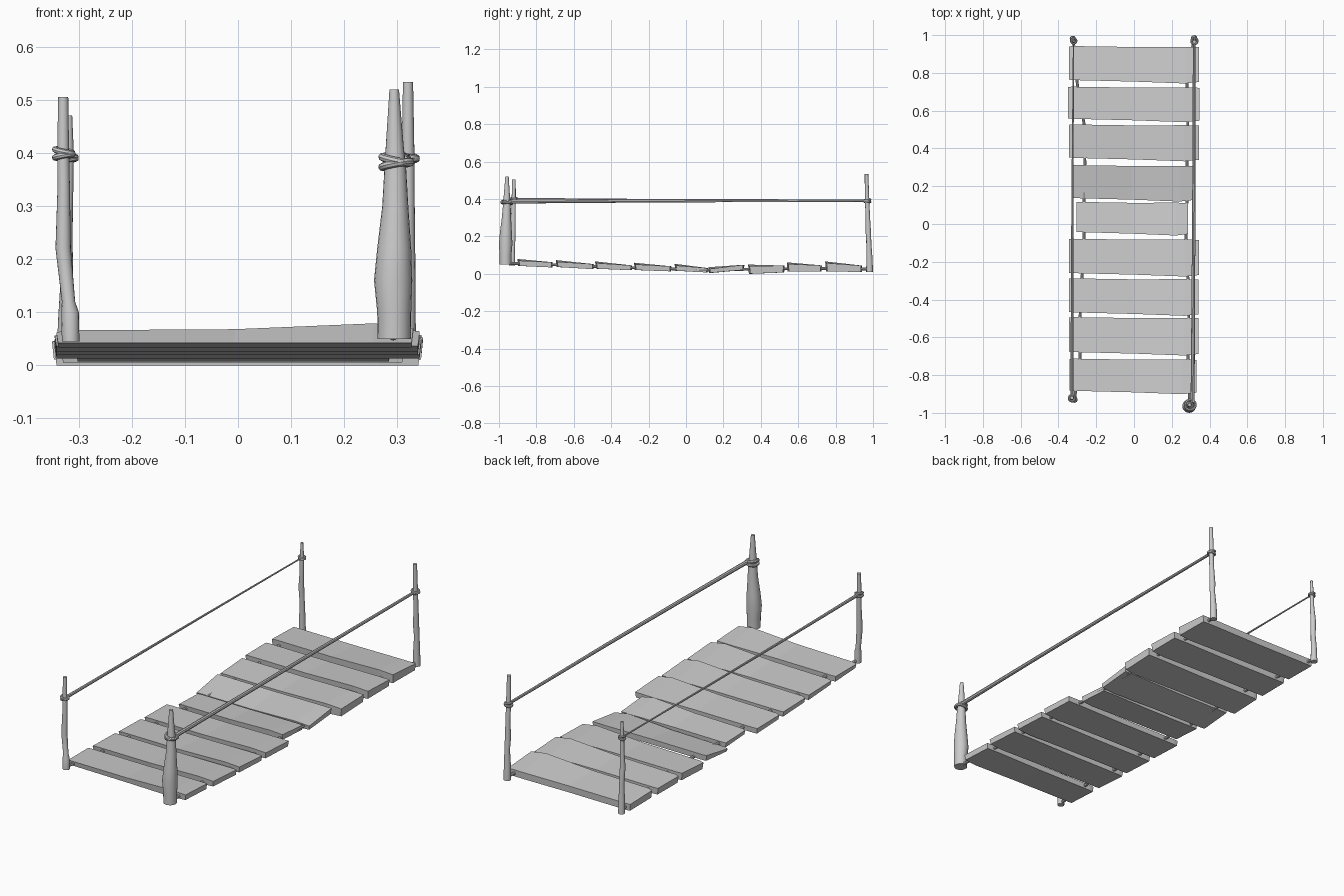
import bpy, bmesh, math
from mathutils import Vector, Matrix

grey = bpy.data.materials.new("weathered grey")
grey.diffuse_color = (0.6, 0.6, 0.6, 1)


def finish(name, bm, smooth=False):
    bmesh.ops.recalc_face_normals(bm, faces=bm.faces[:])
    me = bpy.data.meshes.new(name)
    bm.to_mesh(me)
    bm.free()
    me.materials.append(grey)
    ob = bpy.data.objects.new(name, me)
    bpy.context.collection.objects.link(ob)
    if smooth:
        bpy.ops.object.select_all(action='DESELECT')
        ob.select_set(True)
        bpy.context.view_layer.objects.active = ob
        bpy.ops.object.shade_smooth_by_angle(angle=math.radians(30))
    return ob


def skin(bm, rings):
    """Join equal rings of points into a capped tube."""
    vs = [[bm.verts.new(p) for p in r] for r in rings]
    n = len(vs[0])
    for a, b in zip(vs, vs[1:]):
        for i in range(n):
            j = (i + 1) % n
            bm.faces.new((a[i], a[j], b[j], b[i]))
    bm.faces.new(vs[0][::-1])
    bm.faces.new(vs[-1])


def disc(c, r, n, u, v):
    c, u, v = Vector(c), Vector(u), Vector(v)
    return [c + u * r * math.cos(math.tau * i / n) + v * r * math.sin(math.tau * i / n) for i in range(n)]


def post(name, rows, n=16):
    """rows of x, y, z, radius"""
    bm = bmesh.new()
    skin(bm, [disc(r[:3], r[3], n, (1, 0, 0), (0, 1, 0)) for r in rows])
    finish(name, bm, True)


def rope(name, rows, n=8):
    """mostly along y; rows of x, y, z, radius"""
    bm = bmesh.new()
    skin(bm, [disc(r[:3], r[3], n, (1, 0, 0), (0, 0, 1)) for r in rows])
    finish(name, bm, True)


def knot(name, c, R, r):
    """two tilted rope loops wound round a post"""
    bm = bmesh.new()
    for tilt, dz in ((0.22, 0.004), (-0.2, -0.005)):
        m = Matrix.Translation(Vector(c) + Vector((0, 0, dz))) @ Matrix.Rotation(tilt, 4, Vector((0.5, 1, 0)).normalized())
        grid = []
        for i in range(20):
            a = math.tau * i / 20
            grid.append([bm.verts.new(m @ Vector(((R + r * math.cos(b)) * math.cos(a),
                                                  (R + r * math.cos(b)) * math.sin(a), r * math.sin(b))))
                         for b in [math.tau * k / 8 for k in range(8)]])
        for i in range(20):
            for k in range(8):
                p, q = grid[i], grid[(i + 1) % 20]
                bm.faces.new((p[k], q[k], q[(k + 1) % 8], p[(k + 1) % 8]))
    finish(name, bm, True)


# planks: y front, y back, x left, x right, bottom z front/back, top z front/back
planks = [
    (-0.895, -0.715, -0.342, 0.330, .042, .034, .066, .062),
    (-0.690, -0.495, -0.345, 0.342, .036, .025, .060, .052),
    (-0.480, -0.290, -0.345, 0.342, .027, .019, .053, .045),
    (-0.272, -0.080, -0.345, 0.345, .020, .013, .046, .040),
    (-0.055, 0.115, -0.305, 0.287, .016, .007, .040, .031),
    (0.125, 0.310, -0.332, 0.312, .005, .020, .022, .048),
    (0.338, 0.525, -0.345, 0.343, .000, .007, .036, .044),
    (0.545, 0.725, -0.350, 0.348, .011, .012, .048, .045),
    (0.750, 0.940, -0.345, 0.345, .012, .010, .053, .044),
]
# cross-sections along a plank: position, front shift, back shift, front lift
cuts = [(0, .014, 0, -.004), (.03, .012, .002, 0), (.5, .004, -.003, .002), (.89, -.006, -.002, .013), (1, .002, -.004, .004)]
for i, (y0, y1, x0, x1, b0, b1, t0, t1) in enumerate(planks):
    bm = bmesh.new()
    rings = []
    for u, f, k, lift in cuts:
        x = x0 + (x1 - x0) * u
        xb = x * 0.99
        rings.append([(xb, y0 + f + .004, b0), (xb, y1 + k - .002, b1),
                      (x, y1 + k, t1), (x, y0 + f, t0 + lift)])
    skin(bm, rings)
    finish("plank_%d" % (i + 1), bm)

# ropes under the deck
for name, pts in (
    ("deck_rope_left", [(-.315, -.93), (-.285, -.7), (-.285, -.48), (-.275, -.28), (-.265, -.07),
                        (-.265, .12), (-.26, .325), (-.265, .535), (-.30, .74), (-.32, .96)]),
    ("deck_rope_right", [(.295, -.95), (.285, -.7), (.29, -.48), (.285, -.28), (.275, -.07),
                         (.28, .12), (.28, .325), (.285, .535), (.28, .74), (.315, .97)])):
    zs = [.056, .048, .038, .032, .026, .019, .024, .027, .028, .026]
    rope(name, [(x, y, z, .0075) for (x, y), z in zip(pts, zs)])

# corner posts
post("front_left_post", [(-.315, -.930, .045, .0165), (-.316, -.930, .10, .0165), (-.319, -.928, .12, .0125),
                         (-.329, -.925, .22, .0145), (-.328, -.922, .34, .0115), (-.329, -.921, .41, .011),
                         (-.329, -.920, .505, .0095)])
post("front_right_post", [(.294, -.965, .05, .0315), (.294, -.965, .10, .032), (.292, -.964, .16, .036),
                          (.294, -.963, .22, .032), (.296, -.960, .30, .0245), (.296, -.958, .37, .0205),
                          (.295, -.958, .41, .017), (.294, -.957, .519, .009)], 20)
post("back_right_post", [(.318, .982, .01, .0175), (.318, .981, .08, .0165), (.321, .978, .16, .013),
                         (.319, .975, .22, .0145), (.321, .972, .31, .0115), (.320, .968, .40, .012),
                         (.320, .965, .533, .0095)])
post("back_left_post", [(-.324, .980, .01, .0165), (-.324, .979, .08, .015), (-.322, .976, .16, .012),
                        (-.325, .973, .24, .0135), (-.320, .970, .33, .010), (-.319, .969, .40, .010),
                        (-.318, .968, .47, .006)])

# rope loops on the posts
knot("front_left_knot", (-.328, -.922, .399), .0165, .006)
knot("front_right_knot", (.298, -.958, .383), .027, .0075)
knot("back_right_knot", (.320, .969, .390), .0165, .006)
knot("back_left_knot", (-.319, .969, .391), .0145, .005)

# hand ropes
rope("left_hand_rope", [(-.328, -.91, .398, .008), (-.328, -.4, .395, .0065), (-.326, .2, .393, .005),
                        (-.322, .7, .392, .004), (-.320, .96, .391, .0035)])
rope("right_hand_rope", [(.310, -.945, .386, .0105), (.314, -.4, .389, .0095), (.317, .2, .391, .0085),
                         (.318, .7, .390, .0075), (.319, .96, .390, .007)])
